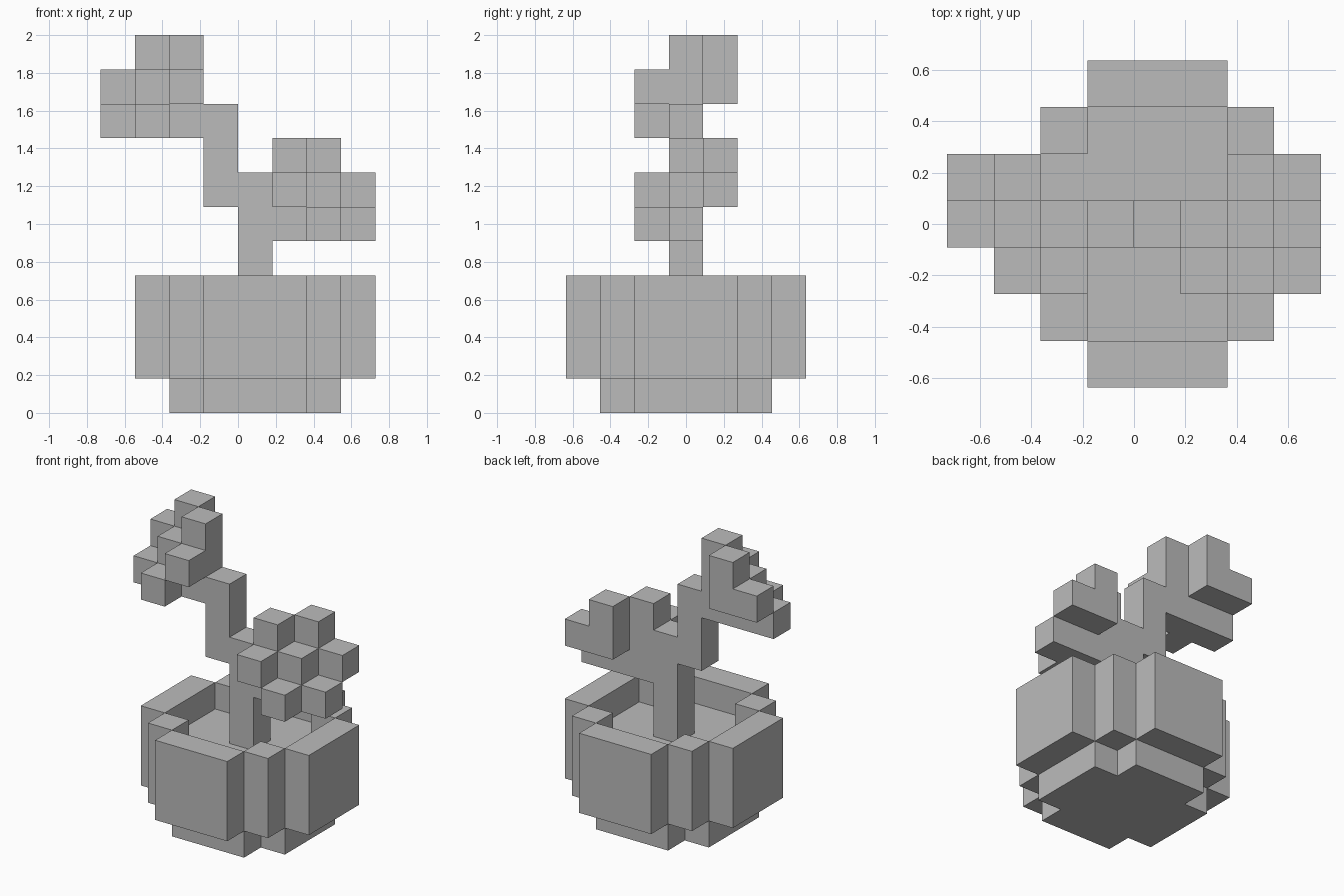
import bpy
import bmesh
from math import radians
from mathutils import Vector

cube = bpy.data.objects.get("Cube")
if cube:
    bpy.data.objects.remove(cube, do_unlink=True)

U = 2 / 11  # edge length of one block

# One plain grey for everything
grey = bpy.data.materials.new("plain_grey")
grey.use_nodes = True
color = (0.5, 0.5, 0.5, 1)
grey.diffuse_color = color
grey.node_tree.nodes["Principled BSDF"].inputs["Base Color"].default_value = color


def build_blocks(name, cells):
    """Make one object from block cells, keeping only the outer skin."""
    cells = set(cells)
    bm = bmesh.new()
    for cell in cells:
        center = Vector((cell[0] + 0.5, cell[1], cell[2] + 0.5))
        for axis in range(3):
            for sign in (-1, 1):
                neighbour = list(cell)
                neighbour[axis] += sign
                if tuple(neighbour) in cells:
                    continue
                n, a, b = Vector(), Vector(), Vector()
                n[axis] = sign / 2
                a[(axis + 1) % 3] = sign / 2
                b[(axis + 2) % 3] = 1 / 2
                corners = (n - a - b, n + a - b, n + a + b, n - a + b)
                bm.faces.new([bm.verts.new((center + c) * U) for c in corners])
    # Weld the blocks and merge their coplanar faces
    bmesh.ops.remove_doubles(bm, verts=bm.verts, dist=0.001)
    bmesh.ops.dissolve_limit(bm, angle_limit=radians(1),
                             verts=bm.verts, edges=bm.edges)
    mesh = bpy.data.meshes.new(name)
    bm.to_mesh(mesh)
    bm.free()
    mesh.materials.append(grey)
    obj = bpy.data.objects.new(name, mesh)
    bpy.context.collection.objects.link(obj)
    return obj


def disc(r):
    """Blocky round footprint of radius r around the stem."""
    span = range(-r, r + 1)
    return {(x, y) for x in span for y in span if abs(x) + abs(y) <= r + 1}


def layers(footprint, bottom, top):
    return {(x, y, z) for x, y in footprint for z in range(bottom, top)}


# Pot: narrow foot and a thick wall, filled with soil below the rim
build_blocks("pot_foot", layers(disc(2), 0, 1))
build_blocks("pot_wall", layers(disc(3) - disc(2), 1, 4))
build_blocks("soil", layers(disc(2), 1, 3))

# Stem: trunk with a side step that climbs to the upper cluster
build_blocks("stem", layers({(0, 0)}, 3, 7) | layers({(-1, 0)}, 6, 9))

# Leaf cluster: a twig with leaf blocks spread on a diagonal
cluster = [
    (0, 0, 0), (1, 0, 0), (2, 0, 0),   # twig
    (0, 0, 1), (1, 0, 1), (0, 0, 2),   # inner leaves
    (0, -1, 1), (1, -1, 0),            # front leaves
    (1, 1, 1), (1, 1, 2), (2, 1, 1),   # back leaves
]
build_blocks("left_leaf_cluster", [(1 + x, y, 5 + z) for x, y, z in cluster])
build_blocks("right_leaf_cluster", [(-2 - x, y, 8 + z) for x, y, z in cluster])
